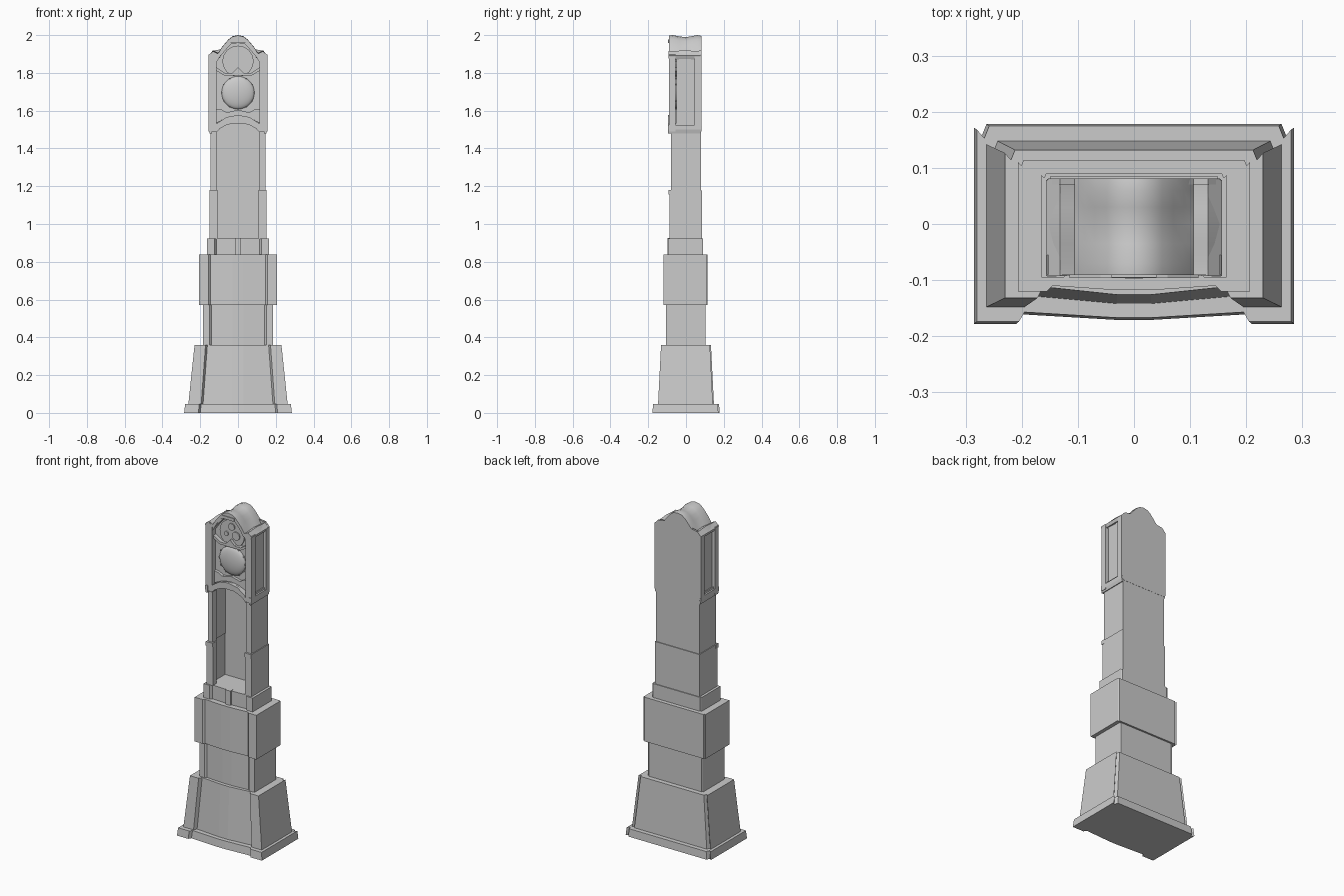
import bpy, bmesh, math
from mathutils import Matrix

if "Cube" in bpy.data.objects:
    bpy.data.objects.remove(bpy.data.objects["Cube"])


def finish(name, bm):
    bmesh.ops.recalc_face_normals(bm, faces=bm.faces)
    me = bpy.data.meshes.new(name)
    bm.to_mesh(me)
    bm.free()
    ob = bpy.data.objects.new(name, me)
    bpy.context.scene.collection.objects.link(ob)
    return ob


def loft(name, rings):
    """Solid skin through equal-length closed rings, capped at both ends."""
    bm = bmesh.new()
    vs = [[bm.verts.new(p) for p in r] for r in rings]
    n = len(rings[0])
    for a, b in zip(vs, vs[1:]):
        for i in range(n):
            j = (i + 1) % n
            bm.faces.new((a[i], a[j], b[j], b[i]))
    caps = [bm.faces.new(vs[0]), bm.faces.new(vs[-1])]
    bmesh.ops.triangulate(bm, faces=caps)
    return finish(name, bm)


def mirrored(half):
    """Right half of an outline, closed by its mirror image in x."""
    return half + [(-x, v) for x, v in reversed(half) if abs(x) > 1e-6]


def plate(name, outline, y0, y1):
    return loft(name, [[(x, y, z) for x, z in outline] for y in (y0, y1)])


def box(name, x0, x1, y0, y1, z0, z1):
    return plate(name, [(x0, z0), (x1, z0), (x1, z1), (x0, z1)], y0, y1)


def pair(name, x0, x1, *rest):
    box("right_" + name, x0, x1, *rest)
    box("left_" + name, -x1, -x0, *rest)


def foot(hw, yf, yb, p, d, b, c):
    """Plan outline: notched back corners, front corner posts, bowed panel."""
    return mirrored([(hw - c, yb), (hw - c * .6, yb - c), (hw, yb - c * .3),
                     (hw, yf), (p, yf), (p - .01, yf + d), (.03, yf + d - b)])


def tier(name, z0, low, z1, high=None):
    loft(name, [[(x, y, z) for x, y in foot(*f)]
                for z, f in ((z0, low), (z1, high or low))])


# Stepped lower case
tier("plinth", 0, (.285, -.178, .178, .21, .017, .01, .022),
     .047, (.28, -.174, .175, .205, .017, .01, .022))
tier("flared_base", .045, (.263, -.148, .148, .195, .02, .014, .02),
     .36, (.23, -.132, .132, .172, .02, .014, .018))
tier("lower_neck", .355, (.185, -.107, .103, .15, .01, .008, .008), .575)
tier("waist_block", .57, (.207, -.12, .114, .155, .01, .008, .01), .838)
tier("waist_collar", .835, (.165, -.095, .09, .125, .014, .004, .008), .922)
box("collar_key", -.016, .016, -.097, -.07, .835, .925)


# Hollow trunk, open at the front between the posts
def trunk(name, hw, yf, yb, p, z0, z1):
    w = .014
    out = mirrored([(hw, yb), (hw, yf), (p, yf), (p, yf + .035),
                    (hw - w, yf + .035), (hw - w, yb - w)])
    loft(name, [[(x, y, z) for x, y in out] for z in (z0, z1)])


trunk("lower_trunk", .15, -.087, .085, .108, .92, 1.178)
trunk("upper_trunk", .145, -.08, .08, .114, 1.175, 1.535)
pair("trunk_post_cap", .108, .152, -.092, -.07, 1.155, 1.18)

# Head: solid core, corner posts and side mouldings
roof = [(.153, 1.895), (.132, 1.918), (.106, 1.905), (.088, 1.925),
        (.07, 1.947), (.05, 1.97), (.028, 1.986), (0, 1.992)]
core = [(.14, 1.535), (.14, 1.9)] + [(x, z - .006) for x, z in roof[2:]]
plate("head_case", mirrored(core), -.05, .078)
plate("back_panel", mirrored([(.145, 1.49), (.153, 1.52)] + roof), .07, .081)
pair("front_head_post", .113, .155, -.09, -.055, 1.49, 1.897)
pair("back_head_post", .125, .155, .045, .08, 1.52, 1.895)
for s, side in ((1, "right"), (-1, "left")):
    prof = [(.138, 1.48), (.15, 1.48), (.155, 1.5), (.155, 1.523), (.138, 1.523)]
    plate(side + "_head_sill", [(s * x, z) for x, z in prof], -.094, .08)
    prof = [(.12, 1.875), (.15, 1.875), (.157, 1.893), (.132, 1.915), (.12, 1.9)]
    plate(side + "_cornice", [(s * x, z) for x, z in prof], -.093, .078)


# Hood: ogee roof band with a gentle dip from front to back
def hood_ring(y, lift):
    half = [(x, z + lift * (1 if x < .1 else -.5)) for x, z in roof]
    full = half + [(-x, z) for x, z in reversed(half[:-1])]
    ring = full + [(x * .93, z - .022) for x, z in reversed(full)]
    return [(x, y, z) for x, z in ring]


hood = loft("ogee_hood", [hood_ring(y, l) for y, l in
            ((-.091, .006), (-.07, .008), (-.035, .001), (0, -.003),
             (.03, .002), (.06, .008), (.081, .004))])


# Arched bands framing the face, given as upper and lower half curves
def band(name, upper, lower, y0, y1):
    up = upper + [(-x, z) for x, z in reversed(upper[:-1])]
    lo = lower + [(-x, z) for x, z in reversed(lower[:-1])]
    return plate(name, up + lo[::-1], y0, y1)


band("face_arch", [(.125, 1.89), (.1, 1.9), (.068, 1.94), (.04, 1.968), (0, 1.974)],
     [(.112, 1.86), (.095, 1.887), (.062, 1.925), (.036, 1.953), (0, 1.958)], -.085, -.048)
box("arch_keystone", -.04, .04, -.095, -.06, 1.958, 1.976)
band("apron_arch", [(.115, 1.525), (.09, 1.543), (.06, 1.56), (.03, 1.568), (0, 1.572)],
     [(.115, 1.485), (.095, 1.506), (.065, 1.522), (.03, 1.533), (0, 1.536)], -.09, -.048)
band("apron_trim", [(.115, 1.53), (.06, 1.566), (0, 1.577)],
     [(.115, 1.518), (.06, 1.554), (0, 1.566)], -.096, -.08)

# Face plates above and below the dial
band("lower_spandrel", [(.113, 1.61), (.085, 1.605), (.06, 1.59), (0, 1.605)],
     [(.113, 1.535), (.085, 1.55), (.05, 1.565), (0, 1.572)], -.066, -.048)
band("moon_humps", [(.113, 1.828), (.07, 1.8), (.03, 1.8), (0, 1.83)],
     [(.113, 1.81), (.07, 1.785), (.03, 1.785), (0, 1.805)], -.075, -.048)


def disc(name, x, z, r, y, depth, segs=32):
    bm = bmesh.new()
    m = Matrix.Translation((x, y, z)) @ Matrix.Rotation(math.pi / 2, 4, 'X')
    bmesh.ops.create_cone(bm, cap_ends=True, segments=segs, radius1=r,
                          radius2=r, depth=depth, matrix=m)
    return finish(name, bm)


disc("moon_disc", 0, 1.862, .082, -.052, .012)
for i, (x, z, r) in enumerate(((0, 1.903, .021), (.03, 1.855, .025), (-.035, 1.855, .013))):
    disc("moon_ornament_%d" % i, x, z, r, -.061, .008, 20)

# Domed dial with hour marks
bm = bmesh.new()
bmesh.ops.create_uvsphere(bm, u_segments=32, v_segments=16, radius=.087,
                          matrix=Matrix.Translation((0, -.05, 1.695)) @
                          Matrix.Diagonal((1, .28, 1, 1)) @
                          Matrix.Rotation(math.pi / 2, 4, 'X'))
dial = finish("domed_dial", bm)
for i in range(12):
    a = i * math.pi / 6
    x, z = .088 * math.sin(a), 1.695 + .088 * math.cos(a)
    box("hour_mark_%d" % i, x - .003, x + .003, -.058, -.048, z - .003, z + .003)

# Smooth the curved parts
for ob in (hood, dial):
    bpy.ops.object.select_all(action='DESELECT')
    ob.select_set(True)
    bpy.context.view_layer.objects.active = ob
    bpy.ops.object.shade_smooth_by_angle(angle=math.radians(35))
